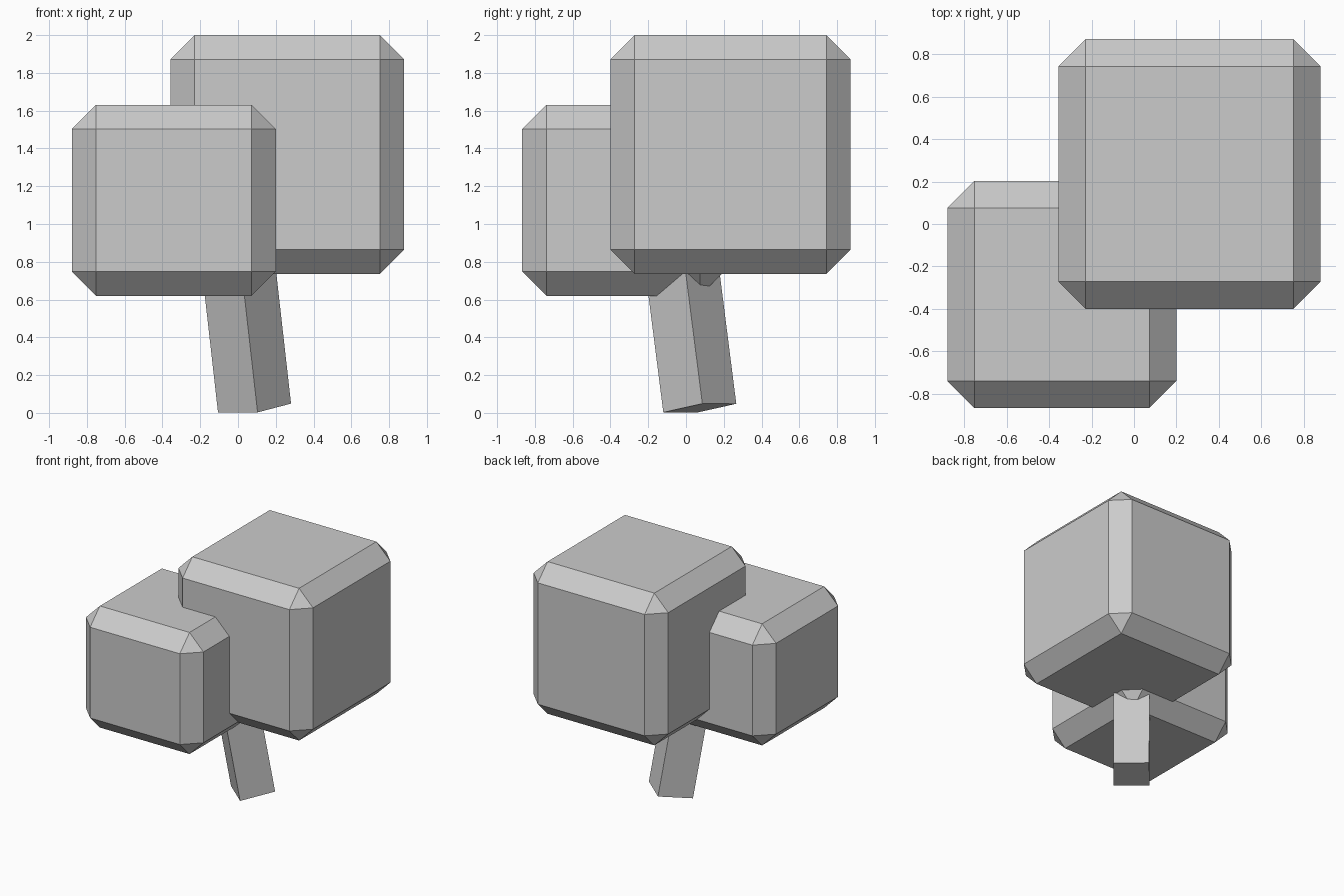
import bpy
import bmesh
from mathutils import Matrix, Vector

default = bpy.data.objects.get("Cube")
if default:
    bpy.data.objects.remove(default, do_unlink=True)

grey = bpy.data.materials.new("plain grey")
grey.use_nodes = True
colour = (0.6, 0.6, 0.6, 1)
grey.diffuse_color = colour
grey.node_tree.nodes["Principled BSDF"].inputs["Base Color"].default_value = colour


def make_box(name, matrix, bevel=0):
    """Unit cube shaped by a matrix, with optional flat chamfers."""
    bm = bmesh.new()
    bmesh.ops.create_cube(bm, size=1, matrix=matrix)
    if bevel:
        bmesh.ops.bevel(bm, geom=bm.edges[:], offset=bevel, segments=1,
                        affect='EDGES', profile=0.5)
    mesh = bpy.data.meshes.new(name)
    bm.to_mesh(mesh)
    bm.free()
    mesh.materials.append(grey)
    obj = bpy.data.objects.new(name, mesh)
    bpy.context.collection.objects.link(obj)
    return obj


def make_foliage(name, low, high):
    low, high = Vector(low), Vector(high)
    matrix = Matrix.Translation((low + high) / 2) @ Matrix.Diagonal((high - low).to_4d())
    make_box(name, matrix, 0.128)


# Chamfered foliage blocks
make_foliage("large_foliage", (-0.357, -0.4, 0.736), (0.88, 0.871, 2.0))
make_foliage("small_foliage", (-0.88, -0.867, 0.62), (0.2, 0.203, 1.63))

# Leaning square trunk, turned about its own axis
axis = Vector((-0.113, -0.127, 1)).normalized()
side = Vector((-0.21, 0.18, 0))
side = (side - axis * side.dot(axis)).normalized()
other = axis.cross(side)
width, length = 0.276, 1.1
foot = Vector((0.0875, 0.073, 0.0255))
turn = Matrix((side, other, axis)).transposed().to_4x4()
make_box("trunk", Matrix.Translation(foot + axis * length / 2) @ turn
         @ Matrix.Diagonal((width, width, length, 1)))
